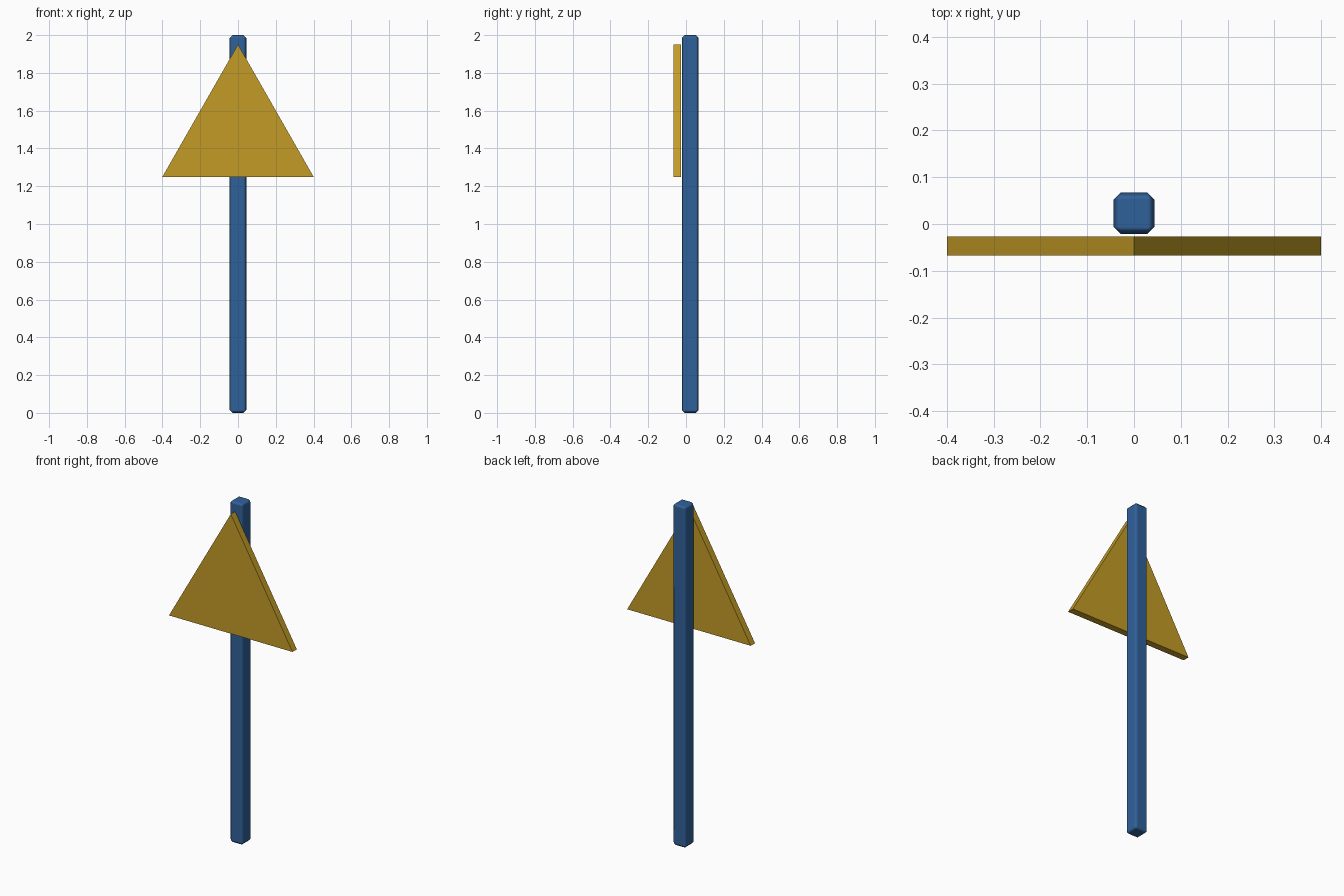
import bpy, bmesh

if "Cube" in bpy.data.objects:
    bpy.data.objects.remove(bpy.data.objects["Cube"])


def material(name, rgb):
    m = bpy.data.materials.new(name)
    m.diffuse_color = (*rgb, 1)
    m.use_nodes = True
    m.node_tree.nodes["Principled BSDF"].inputs["Base Color"].default_value = m.diffuse_color
    return m


def prism(name, profile, direction, mat):
    """Extrude a closed profile along a direction into a solid."""
    bm = bmesh.new()
    face = bm.faces.new([bm.verts.new(p) for p in profile])
    ext = bmesh.ops.extrude_face_region(bm, geom=[face], use_keep_orig=True)
    verts = [v for v in ext["geom"] if isinstance(v, bmesh.types.BMVert)]
    bmesh.ops.translate(bm, verts=verts, vec=direction)
    bmesh.ops.recalc_face_normals(bm, faces=bm.faces)
    me = bpy.data.meshes.new(name)
    bm.to_mesh(me)
    bm.free()
    me.materials.append(mat)
    ob = bpy.data.objects.new(name, me)
    bpy.context.collection.objects.link(ob)
    return ob


blue = material("post blue", (0.03, 0.12, 0.32))
gold = material("sign gold", (0.55, 0.33, 0.02))

# Square post with chamfered edges
w, y0, y1 = 0.044, -0.021, 0.067
post = prism("post", [(-w, y0, 0), (w, y0, 0), (w, y1, 0), (-w, y1, 0)],
             (0, 0, 2), blue)
post.data.shade_smooth()
bevel = post.modifiers.new("chamfer", "BEVEL")
bevel.width = 0.015
bevel.segments = 1
bevel.harden_normals = True

# Triangular sign plate just in front of the post
prism("sign_plate", [(-0.4, -0.067, 1.25), (0.4, -0.067, 1.25), (0, -0.067, 1.95)],
      (0, 0.04, 0), gold)
